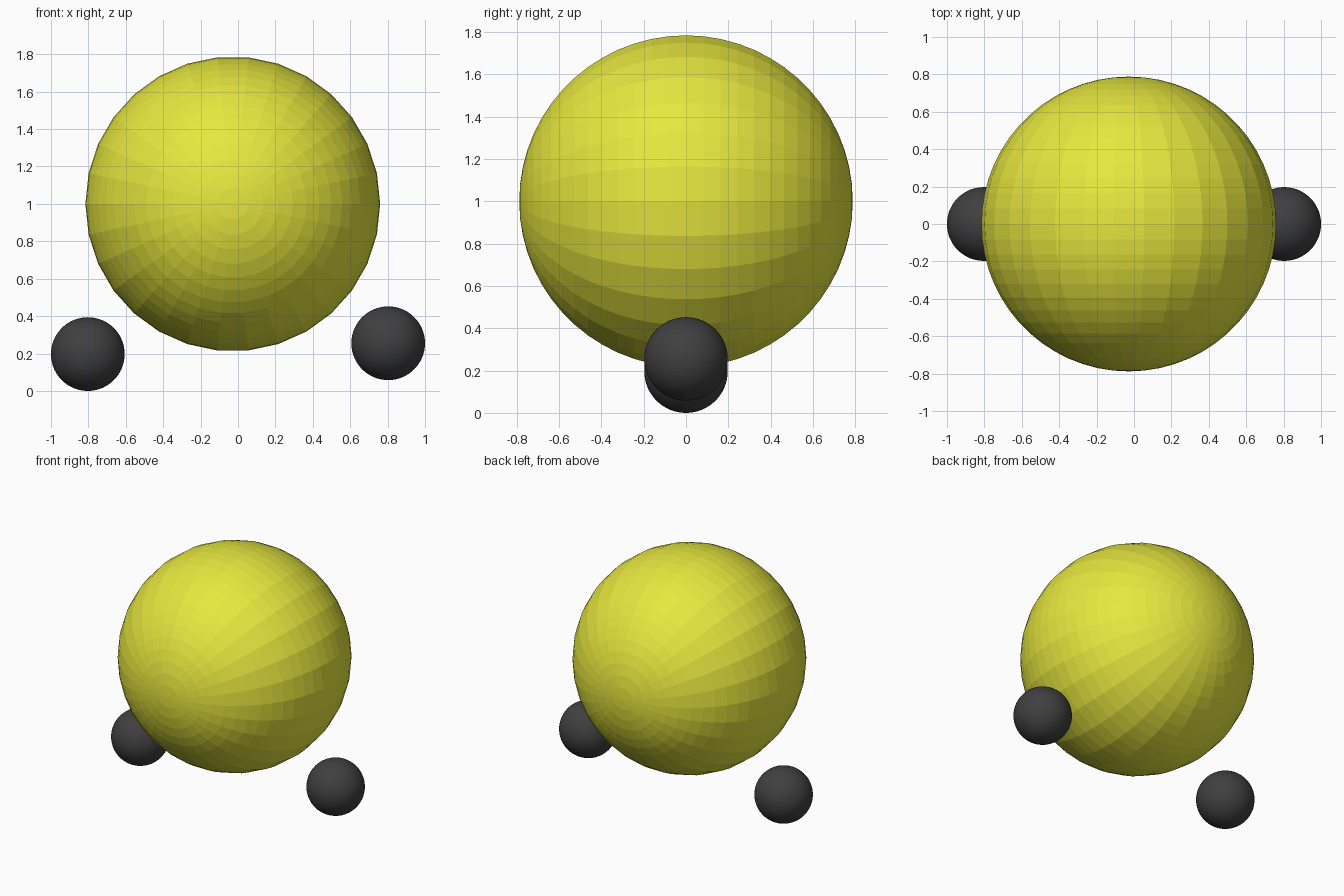
import bpy, bmesh
from math import sin, cos, pi

if "Cube" in bpy.data.objects:
    bpy.data.objects.remove(bpy.data.objects["Cube"])


def paint(obj, name, rgb):
    mat = bpy.data.materials.get(name) or bpy.data.materials.new(name)
    mat.diffuse_color = (*rgb, 1)
    mat.use_nodes = True
    mat.node_tree.nodes["Principled BSDF"].inputs["Base Color"].default_value = mat.diffuse_color
    obj.data.materials.append(mat)


def ball(name, radius, centre, segments, rings):
    """Flat-faced sphere with its poles on the y axis, spun from a half circle."""
    bm = bmesh.new()
    arc = [bm.verts.new((radius * sin(pi * i / rings), -radius * cos(pi * i / rings), 0))
           for i in range(rings + 1)]
    edges = [bm.edges.new(pair) for pair in zip(arc, arc[1:])]
    bmesh.ops.spin(bm, geom=arc + edges, cent=(0, 0, 0), axis=(0, 1, 0),
                   angle=2 * pi, steps=segments)
    bmesh.ops.remove_doubles(bm, verts=bm.verts, dist=1e-4)
    bmesh.ops.recalc_face_normals(bm, faces=bm.faces)
    mesh = bpy.data.meshes.new(name)
    bm.to_mesh(mesh)
    bm.free()
    obj = bpy.data.objects.new(name, mesh)
    obj.location = centre
    bpy.context.collection.objects.link(obj)
    return obj


# Large yellow body
body = ball("body", 0.788, (-0.028, 0, 1.0), 30, 30)
paint(body, "yellow", (0.8, 0.8, 0.05))

# Two small black balls below it, the right one slightly higher
for name, x, z in (("left_ball", -0.803, 0.197), ("right_ball", 0.803, 0.255)):
    paint(ball(name, 0.197, (x, 0, z), 60, 60), "black", (0.05, 0.05, 0.05))
